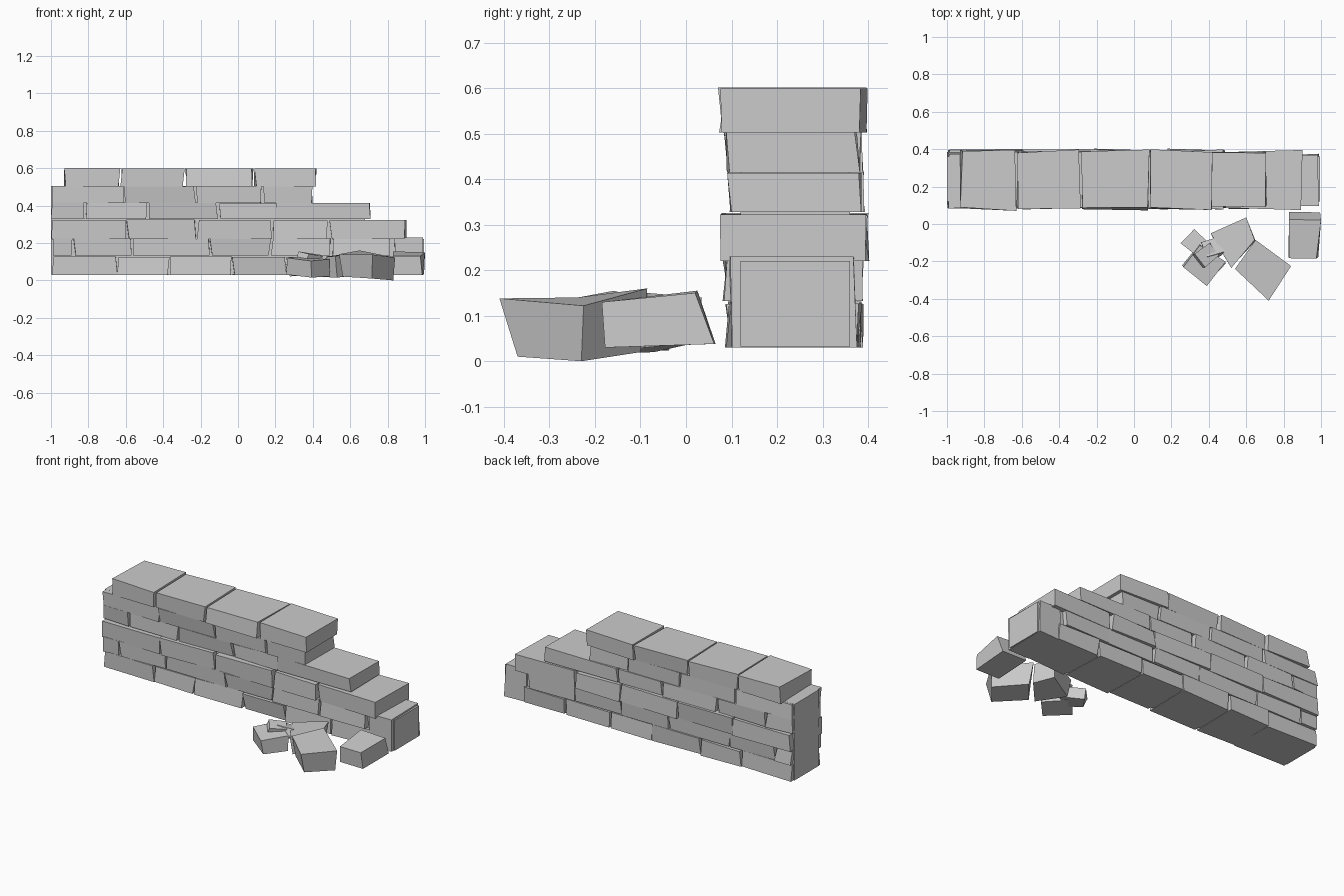
import bpy, random
from mathutils import Vector, Euler

random.seed(7)
FACES = [(3, 2, 1, 0), (4, 5, 6, 7), (0, 1, 5, 4),
         (1, 2, 6, 5), (2, 3, 7, 6), (3, 0, 4, 7)]


def hexa(name, bottom, top):
    """Six-sided block from a bottom and a top quad, both counter-clockwise."""
    me = bpy.data.meshes.new(name)
    me.from_pydata(list(bottom) + list(top), [], FACES)
    me.update()
    ob = bpy.data.objects.new(name, me)
    bpy.context.collection.objects.link(ob)
    return ob


def box(name, x0, x1, y0, y1, z0, z1, jx=0, jy=0):
    """Stone whose corners wander by jx, jy but stay inside x = -1..1."""
    def quad(z):
        out = []
        for x, y in ((x0, y0), (x1, y0), (x1, y1), (x0, y1)):
            px = x + random.uniform(-jx, jx)
            py = y + random.uniform(-jy, jy)
            out.append((max(-1, min(1, px)), py, z))
        return out
    return hexa(name, quad(z0), quad(z1))


# Stepped core that fills the joints
for i, (x0, x1, z0, z1) in enumerate([(-1, 0.995, .032, .22), (-1, .87, .22, .315),
                                      (-1, .68, .315, .41), (-1, .385, .41, .505)]):
    box(f"wall_core_{i}", x0, x1, .12, .36, z0, z1)

# Stone courses: bottom z, top z, front y, back y, joint positions along x
courses = [
    (.03, .128, .095, .382, (-1, -.645, -.365, -.03, .26, .57, .86)),
    (.132, .225, .09, .382, (-1, -.88, -.57, -.15, .175, .5, .82)),
    (.22, .323, .083, .393, (-1, -.595, -.22, .18, .49, .9)),
    (.328, .414, .10, .385, (-1, -.815, -.48, -.105, .205, .715)),
    (.415, .503, .092, .380, (-1, -.61, -.225, .135, .40)),
    (.503, .60, .080, .390, (-.93, -.63, -.285, .085, .425)),
]
for r, (z0, z1, y0, y1, xs) in enumerate(courses):
    for c in range(len(xs) - 1):
        box(f"stone_{r}_{c}", xs[c] + .006, xs[c + 1] - .006, y0, y1,
            z0, z1 + random.uniform(-.003, .003), .008, .010)

# Tall stone at the low end of the wall
box("end_stone", .835, .985, .095, .375, .03, .23, .006, .008)

# Large fallen stones
hexa("fallen_stone_large",
     [(.56, -.235, .02), (.715, -.37, .01), (.83, -.23, .0), (.67, -.10, .02)],
     [(.54, -.24, .14), (.72, -.41, .138), (.84, -.225, .122), (.65, -.085, .16)])
hexa("fallen_stone_middle",
     [(.42, -.07, .02), (.53, -.22, .015), (.65, -.09, .03), (.59, .02, .04)],
     [(.41, -.05, .12), (.52, -.235, .13), (.645, -.085, .15), (.60, .035, .14)])
hexa("fallen_stone_end",
     [(.825, -.175, .03), (.985, -.178, .03), (.995, .062, .038), (.83, .065, .038)],
     [(.83, -.183, .130), (.975, -.185, .130), (1.0, .02, .150), (.83, .025, .155)])

# Small rubble: centre, size, rotation
rubble = [
    ((.375, -.215, .072), (.17, .15, .09), (.06, .10, -.65)),
    ((.345, -.115, .065), (.14, .10, .065), (.05, -.15, -.75)),
    ((.385, -.165, .125), (.11, .08, .035), (.15, .12, .70)),
    ((.42, -.13, .10), (.09, .10, .06), (-.2, .15, .3)),
]
for i, (loc, size, rot) in enumerate(rubble):
    h = Vector(size) / 2
    ob = box(f"rubble_{i}", -h.x, h.x, -h.y, h.y, -h.z, h.z, .010, .010)
    ob.location = loc
    ob.rotation_euler = Euler(rot)
